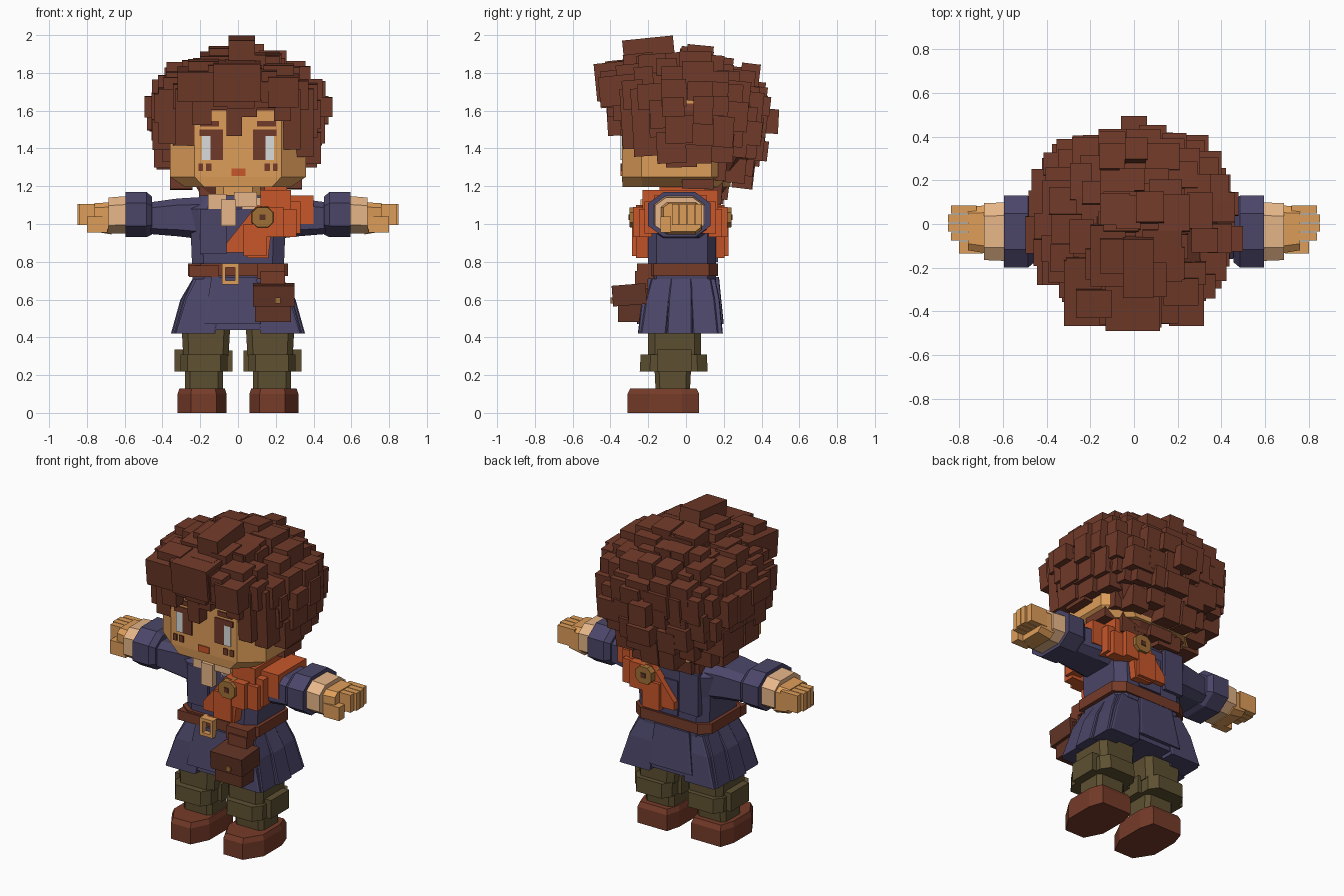
import bpy, bmesh, math, random
from mathutils import Matrix, Vector

random.seed(4)
if "Cube" in bpy.data.objects:
    bpy.data.objects.remove(bpy.data.objects["Cube"], do_unlink=True)


def material(name, red, green, blue):
    mat = bpy.data.materials.new(name)
    mat.use_nodes = True
    colour = (red, green, blue, 1)
    mat.diffuse_color = colour
    mat.node_tree.nodes["Principled BSDF"].inputs["Base Color"].default_value = colour
    return mat


hair = material("chestnut hair", .16, .042, .022)
leather = material("red brown leather", .18, .044, .022)
pouch_leather = material("dark leather", .12, .033, .018)
tunic = material("indigo cloth", .07, .061, .14)
scarf = material("burnt orange cloth", .58, .095, .024)
skin = material("tan skin", .73, .34, .1)
cream = material("pale wrap", .8, .47, .25)
trousers = material("olive cloth", .11, .08, .031)
brass = material("brass", .35, .16, .037)
eye_white = material("eye white", .7, .72, .72)


def finish(name, mat, bm):
    bmesh.ops.recalc_face_normals(bm, faces=bm.faces)
    mesh = bpy.data.meshes.new(name)
    bm.to_mesh(mesh)
    bm.free()
    mesh.materials.append(mat)
    obj = bpy.data.objects.new(name, mesh)
    bpy.context.scene.collection.objects.link(obj)
    return obj


def skin_rings(name, mat, rings):
    """Closed solid through matching rings of points."""
    bm = bmesh.new()
    loops = [[bm.verts.new(p) for p in ring] for ring in rings]
    n = len(loops[0])
    for low, high in zip(loops, loops[1:]):
        for i in range(n):
            j = (i + 1) % n
            bm.faces.new((low[i], low[j], high[j], high[i]))
    bm.faces.new(loops[0])
    bm.faces.new(loops[-1])
    return finish(name, mat, bm)


def loft(name, mat, sections, axis="z", cut=.35):
    """Chamfered-rectangle sections: (position, centre u, centre v, half u, half v)."""
    rings = []
    for t, cu, cv, ru, rv in sections:
        k = 1 - cut
        shape = [(1, -k), (1, k), (k, 1), (-k, 1), (-1, k), (-1, -k), (-k, -1), (k, -1)]
        uv = [(cu + a * ru, cv + b * rv) for a, b in shape]
        place = {"z": lambda u, v: (u, v, t), "x": lambda u, v: (t, u, v),
                 "y": lambda u, v: (u, t, v)}[axis]
        rings.append([place(u, v) for u, v in uv])
    return skin_rings(name, mat, rings)


def add_block(bm, x0, x1, y0, y1, z0, z1, tilt=0):
    centre = Vector((x0 + x1, y0 + y1, z0 + z1)) / 2
    size = Matrix.Diagonal((abs(x1 - x0), abs(y1 - y0), abs(z1 - z0), 1))
    bmesh.ops.create_cube(bm, size=1, matrix=Matrix.Translation(centre)
                          @ Matrix.Rotation(tilt, 4, "X") @ size)


def blocks(name, mat, *items):
    bm = bmesh.new()
    for item in items:
        add_block(bm, *item)
    return finish(name, mat, bm)


# Head and neck
loft("head", skin, [(1.195, 0, -.05, .28, .285), (1.25, 0, -.05, .36, .29),
                    (1.66, 0, -.05, .36, .29)], cut=.36)
loft("neck", skin, [(1.05, 0, -.02, .12, .11), (1.22, 0, -.02, .12, .11)])

# Face plates
front = (-.347, -.339)
blocks("mouth", scarf, (-.035, .04, *front, 1.255, 1.295))
for s, side in ((1, "left"), (-1, "right")):
    blocks(side + "_iris", hair, (s * .08, s * .145, *front, 1.34, 1.465),
           (s * .08, s * .205, *front, 1.465, 1.5))
    blocks(side + "_eye_white", eye_white, (s * .145, s * .19, *front, 1.34, 1.465))
    blocks(side + "_brow", hair, (s * .1, s * .2, *front, 1.515, 1.545))
    blocks(side + "_freckles", leather, (s * .14, s * .17, *front, 1.28, 1.32),
           (s * .185, s * .21, *front, 1.28, 1.32))

# Hair core, then rows of blocks: height, half width, front, back, forward limit
loft("hair_core", hair, [(1.16, 0, .12, .2, .07), (1.36, 0, .17, .32, .17),
                         (1.5, 0, .12, .37, .24), (1.6, 0, .02, .38, .36),
                         (1.75, 0, -.06, .3, .31), (1.85, 0, -.09, .16, .2)], cut=.4)
rows = [(1.18, .28, -.1, .25, .07), (1.29, .38, -.1, .37, .04),
        (1.4, .46, -.25, .45, -.08), (1.5, .48, -.36, .46, -.2),
        (1.6, .5, -.4, .46, -.24), (1.69, .47, -.47, .43, -1),
        (1.76, .39, -.47, .38, -1), (1.81, .29, -.38, .28, -1), (1.84, .18, -.28, .16, -1)]


def squared(value):
    return math.copysign(abs(value) ** .85, value)


bm = bmesh.new()
for z, wide, fore, back, limit in rows:
    count = max(7, round(math.tau * wide / .13))
    for i in range(count):
        a = math.tau * (i + random.uniform(.3, .7)) / count
        dx, dy, dz = (random.uniform(.05, .085) for _ in range(3))
        reach = back if math.sin(a) > 0 else -fore
        inset = random.uniform(0, .05)
        x = squared(math.cos(a)) * (wide - dx * .85 - inset)
        y = squared(math.sin(a)) * (reach - dy * .85 - inset)
        if y < limit:
            continue
        z_mid = z + random.uniform(-.03, .03)
        add_block(bm, x - dx, x + dx, y - dy, y + dy, z_mid - dz, z_mid + dz,
                  -.12 * math.sin(a))
finish("hair_curls", hair, bm)
blocks("hair_crown", hair,
       (-.05, .09, -.33, -.06, 1.8, 1.985, .1), (-.13, .12, -.48, -.22, 1.66, 1.86, .1),
       (-.32, -.1, -.46, -.16, 1.66, 1.82, .1), (.16, .32, -.46, -.2, 1.63, 1.79, .1),
       (-.2, -.04, -.28, 0, 1.76, 1.9, .1), (.04, .22, -.26, -.02, 1.76, 1.9, .1),
       (-.14, .02, -.04, .14, 1.76, 1.92, -.1), (.02, .16, -.02, .18, 1.74, 1.88, -.1),
       (-.06, .06, .35, .49, 1.48, 1.61, -.05))

# Fringe locks: left edge, right edge, lower tip
bm = bmesh.new()
for x0, x1, tip in [(-.42, -.31, 1.43), (-.33, -.23, 1.42), (-.24, -.14, 1.53),
                    (-.15, -.05, 1.61), (-.06, .02, 1.47), (.01, .1, 1.57),
                    (.09, .2, 1.62), (.19, .28, 1.55), (.24, .33, 1.4), (.3, .4, 1.36)]:
    depth = -.42 + .9 * max(0, abs(x0 + x1) / 2 - .2)
    add_block(bm, x0, x1, depth, depth + .16, tip, 1.72, .06)
finish("fringe", hair, bm)

# Tunic body, skirt and pleats
loft("torso", tunic, [(.7, 0, -.02, .24, .18), (.95, 0, -.02, .25, .18),
                      (1.08, 0, -.02, .28, .18), (1.15, 0, -.02, .2, .13)], cut=.25)
blocks("tunic_folds", tunic, (-.2, -.06, -.22, -.15, .84, 1.08),
       (-.21, -.08, .1, .18, .84, 1.1), (-.06, .1, .1, .17, .8, 1.02))
loft("skirt", tunic, [(.44, 0, -.03, .32, .21), (.6, 0, -.025, .28, .195),
                      (.74, 0, -.02, .22, .17)], cut=.3)
for s, side in ((1, "left"), (-1, "right")):
    for i, y in enumerate((-.15, -.03, .09)):
        edge = .015 * (i != 1)
        loft(side + "_pleat_%d" % i, tunic,
             [(.42, s * (.285 - edge), y * 1.15, .07, .068), (.6, s * (.24 - edge), y, .065, .063),
              (.71, s * .19, y * .85, .05, .055)], cut=.1)
    for y, label in ((-.21, "front"), (.15, "back")):
        loft(side + "_%s_panel" % label, tunic,
             [(.42, s * .225, y, .105, .045), (.6, s * .185, y * .92, .09, .04),
              (.71, s * .14, y * .8, .08, .035)], cut=.1)
for y, label in ((-.23, "front"), (.17, "back")):
    loft(label + "_flap", tunic, [(.47, -.03, y, .15, .03), (.72, -.02, y * .85, .12, .03)],
         cut=.1)

# Belt, buckle and pouch
loft("belt", leather, [(.725, 0, -.025, .265, .195), (.79, 0, -.025, .265, .195)], cut=.25)
blocks("belt_pads", leather, (.1, .25, -.26, -.17, .71, .79),
       (-.26, -.1, -.23, -.17, .72, .78))
blocks("buckle", skin, (-.085, -.065, -.26, -.2, .68, .79), (-.015, .005, -.26, -.2, .68, .79),
       (-.065, -.015, -.26, -.2, .68, .7), (-.065, -.015, -.26, -.2, .77, .79))
blocks("pouch", pouch_leather, (.09, .28, -.36, -.2, .48, .66))
blocks("pouch_flap", pouch_leather, (.08, .3, -.39, -.21, .57, .68, .08))
blocks("pouch_strap", leather, (.12, .25, -.27, -.2, .66, .75))
blocks("pouch_stud", brass, (.195, .225, -.4, -.37, .58, .61))

# Collar wraps
blocks("collar", cream, (-.16, -.06, -.22, -.1, 1.07, 1.16), (-.09, -.01, -.24, -.12, .99, 1.13),
       (-.02, .1, -.22, -.1, 1.09, 1.17), (.02, .12, -.2, -.1, 1.05, 1.14))

# Scarf over the left shoulder, alike at front and back
blocks("scarf_shoulder", scarf, (.12, .28, -.23, .17, 1.04, 1.18),
       (.2, .4, -.17, .11, 1.0, 1.15), (.25, .33, -.22, .16, .95, 1.12),
       (.14, .26, -.14, .1, 1.12, 1.2))
tail = [(.1, 1.1), (-.06, .9), (-.06, .85), (.04, .85), (.05, .82), (.16, .82), (.19, 1.08)]
for d, label in ((-1, "front"), (1, "back")):
    def at(depth):
        return -.03 + d * depth
    skin_rings("scarf_tail_" + label, scarf,
               [[(x, at(depth), z) for x, z in tail] for depth in (.15, .235)])
    blocks("scarf_folds_" + label, scarf, (.03, .15, at(.17), at(.255), .83, 1.0),
           (.13, .24, at(.15), at(.25), .93, 1.09), (.2, .31, at(.15), at(.22), .93, 1.08))
    loft("clasp_" + label, brass, [(at(.2), .13, 1.035, .062, .058),
                                   (at(.27), .13, 1.035, .055, .052)], "y", .5)
    blocks("clasp_centre_" + label, pouch_leather,
           (.115, .145, at(.266), at(.275), 1.02, 1.05))

# Arms, hands, legs and shoes
for s, side in ((1, "left"), (-1, "right")):
    loft(side + "_sleeve", tunic, [(s * .15, -.02, 1.03, .16, .115), (s * .32, -.03, 1.035, .14, .1),
                                   (s * .5, -.035, 1.03, .12, .08)], "x")
    loft(side + "_cuff", tunic, [(s * .455, -.035, 1.045, .14, .1), (s * .485, -.035, 1.05, .165, .12),
                                 (s * .595, -.035, 1.05, .165, .12)], "x", .5)
    loft(side + "_wrist", cream, [(s * .56, -.035, 1.05, .135, .1),
                                  (s * .685, -.035, 1.045, .13, .095)], "x", .45)
    loft(side + "_palm", skin, [(s * .67, -.025, 1.03, .11, .085),
                                (s * .76, -.02, 1.035, .1, .075)], "x", .3)
    for i in range(4):
        y, tip = -.075 + i * .041, .85 - .012 * (i % 3 == 0)
        blocks(side + "_finger_%d" % i, skin, (s * .72, s * tip, y, y + .037, .995, 1.105))
    blocks(side + "_thumb", skin, (s * .69, s * .8, -.135, -.08, .955, 1.04))
    loft(side + "_trouser", trousers, [(.3, s * .17, -.06, .12, .14), (.48, s * .17, -.06, .13, .14)],
         cut=.25)
    loft(side + "_shin", trousers, [(.1, s * .18, -.07, .1, .09), (.3, s * .18, -.07, .1, .1)],
         cut=.25)
    loft(side + "_legging_band", trousers, [(.22, s * .18, -.065, .125, .18),
                                            (.31, s * .18, -.065, .125, .175)], cut=.3)
    blocks(side + "_legging_knot", trousers, (s * .2, s * .335, -.15, .03, .22, .335),
           (s * .03, s * .12, -.12, 0, .22, .33))
    sole = [(.085, .07), (.06, -.02), (.06, -.2), (.115, -.31), (.25, -.31), (.32, -.2),
            (.32, -.02), (.29, .07)]
    skin_rings(side + "_shoe", leather,
               [[(s * (.19 + (x - .19) * k), -.12 + (y + .12) * k, z) for x, y in sole]
                for z, k in ((0, 1), (.1, 1), (.13, .92))])
